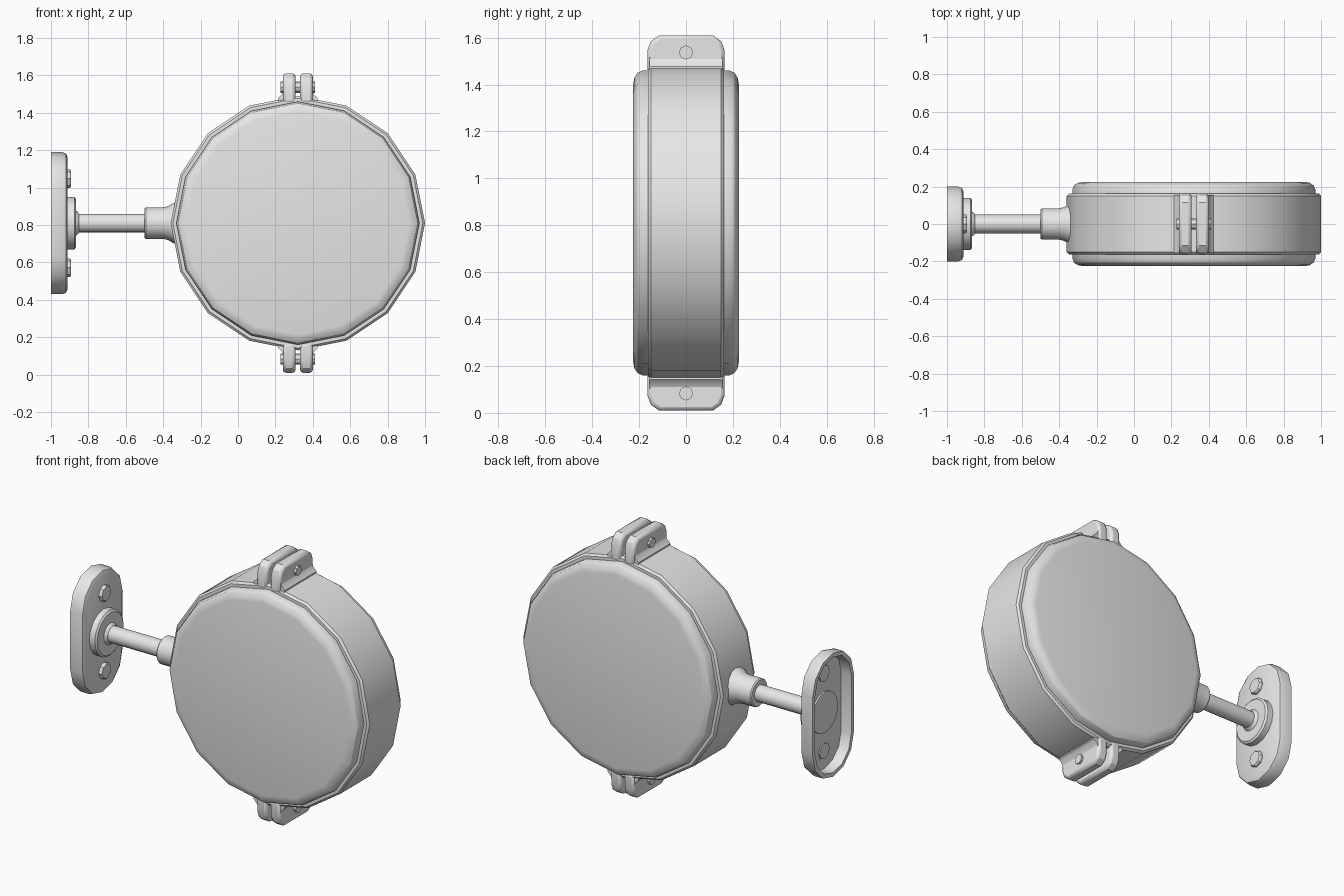
import bpy, bmesh, math
from mathutils import Vector

cube = bpy.data.objects.get("Cube")
if cube:
    bpy.data.objects.remove(cube)

grey = bpy.data.materials.new("light_grey")
grey.use_nodes = True
grey.diffuse_color = (0.8, 0.8, 0.8, 1)
grey.node_tree.nodes["Principled BSDF"].inputs["Base Color"].default_value = (0.8, 0.8, 0.8, 1)

CX, CZ = 0.32, 0.81      # drum centre
R = 0.68                 # drum radius


def finish(name, bm, bevel=0, segments=2):
    bmesh.ops.recalc_face_normals(bm, faces=bm.faces)
    mesh = bpy.data.meshes.new(name)
    bm.to_mesh(mesh)
    bm.free()
    mesh.materials.append(grey)
    obj = bpy.data.objects.new(name, mesh)
    bpy.context.collection.objects.link(obj)
    bpy.ops.object.select_all(action='DESELECT')
    obj.select_set(True)
    bpy.context.view_layer.objects.active = obj
    bpy.ops.object.shade_smooth_by_angle(angle=math.radians(32))
    if bevel:
        mod = obj.modifiers.new("soft_edges", 'BEVEL')
        mod.width, mod.segments = bevel, segments
        mod.limit_method, mod.angle_limit = 'ANGLE', math.radians(50)
    return obj


def loft(bm, rings):
    """Skin matching closed rings of points and cap both ends."""
    loops = [[bm.verts.new(p) for p in ring] for ring in rings]
    n = len(loops[0])
    for a, b in zip(loops, loops[1:]):
        for i in range(n):
            j = (i + 1) % n
            bm.faces.new((a[i], a[j], b[j], b[i]))
    bm.faces.new(loops[0])
    bm.faces.new(loops[-1])


def lathe(name, profile, axis, centre, sides=16):
    """Revolve (distance along axis, radius) pairs about x or y."""
    bm = bmesh.new()
    rings = []
    for d, r in profile:
        ring = []
        for i in range(sides):
            a = math.tau * i / sides
            c, s = r * math.cos(a), r * math.sin(a)
            ring.append(Vector(centre) + Vector((d, c, s) if axis == 'x' else (c, d, s)))
        rings.append(ring)
    loft(bm, rings)
    return finish(name, bm)


# Drum band with chamfered rims, and a rounded lid on each side
lathe("drum_band", [(-0.162, 0.655), (-0.162, 0.668), (-0.15, R),
                    (0.15, R), (0.162, 0.668), (0.162, 0.655)], 'y', (CX, 0, CZ))
for label, s in (("front", -1), ("back", 1)):
    lid = [(0.15, 0.65), (0.185, 0.65), (0.207, 0.64), (0.22, 0.62), (0.225, 0.595)]
    lathe(label + "_lid", [(s * d, r) for d, r in lid], 'y', (CX, 0, CZ))

# Paired clamp lugs at top and bottom, each with a flared foot and a cross bolt
LUG = [(-0.165, 0.64), (-0.165, 0.735), (-0.15, 0.775), (-0.115, 0.8)]
LUG += [(-y, h) for y, h in reversed(LUG)]
FOOT = [(0.075, 0.715), (0.083, 0.69), (0.105, 0.668), (0.105, 0.63), (0.03, 0.63), (0.03, 0.715)]
for label, v in (("top", 1), ("bottom", -1)):
    for side, s in (("right", -1), ("left", 1)):
        bm = bmesh.new()
        loft(bm, [[(CX + s * x, y, CZ + v * h) for y, h in LUG] for x in (0.012, 0.08)])
        finish(f"{label}_{side}_lug", bm, 0.016)
        bm = bmesh.new()
        loft(bm, [[(CX + s * x, y, CZ + v * h) for x, h in FOOT] for y in (-0.155, 0.155)])
        finish(f"{label}_{side}_lug_foot", bm)
    lathe(label + "_clamp_bolt", [(-0.093, 0.03), (0.093, 0.03)], 'x', (CX, 0, CZ + v * 0.727), 8)

# Mounting arm: flared socket, rod and collar
lathe("arm_socket", [(-0.5, 0.078), (-0.493, 0.084), (-0.4, 0.084),
                     (-0.375, 0.09), (-0.34, 0.11), (-0.3, 0.11)], 'x', (0, 0, CZ))
lathe("arm_rod", [(-0.9, 0.05), (-0.48, 0.05)], 'x', (0, 0, CZ))
lathe("rod_collar", [(-0.88, 0.07), (-0.862, 0.064), (-0.85, 0.051)], 'x', (0, 0, CZ))


# Hollow wall plate: rounded shell open towards the wall
def stadium(x, r, steps=6):
    ring = []
    for s in (1, -1):
        for i in range(steps + 1):
            a = math.pi * i / steps
            ring.append((x, s * r * math.cos(a), CZ + s * (0.18 + r * math.sin(a))))
    return ring


bm = bmesh.new()
shell = [(-0.935, 0.17), (-1.0, 0.175), (-1.0, 0.2), (-0.94, 0.2),
         (-0.92, 0.193), (-0.912, 0.175)]
loft(bm, [stadium(x, r) for x, r in shell])
finish("wall_plate", bm)

# Central boss on the plate, its ring seen on the hollow side, and two screws
lathe("plate_boss", [(-0.93, 0.14), (-0.875, 0.14), (-0.866, 0.128)], 'x', (0, 0, CZ))
lathe("boss_back", [(-0.945, 0.125), (-0.93, 0.125)], 'x', (0, 0, CZ))
for label, s in (("upper", 1), ("lower", -1)):
    lathe(label + "_screw", [(-0.942, 0.05), (-0.9, 0.05), (-0.892, 0.044)],
          'x', (0, 0, CZ + s * 0.238), 8)
